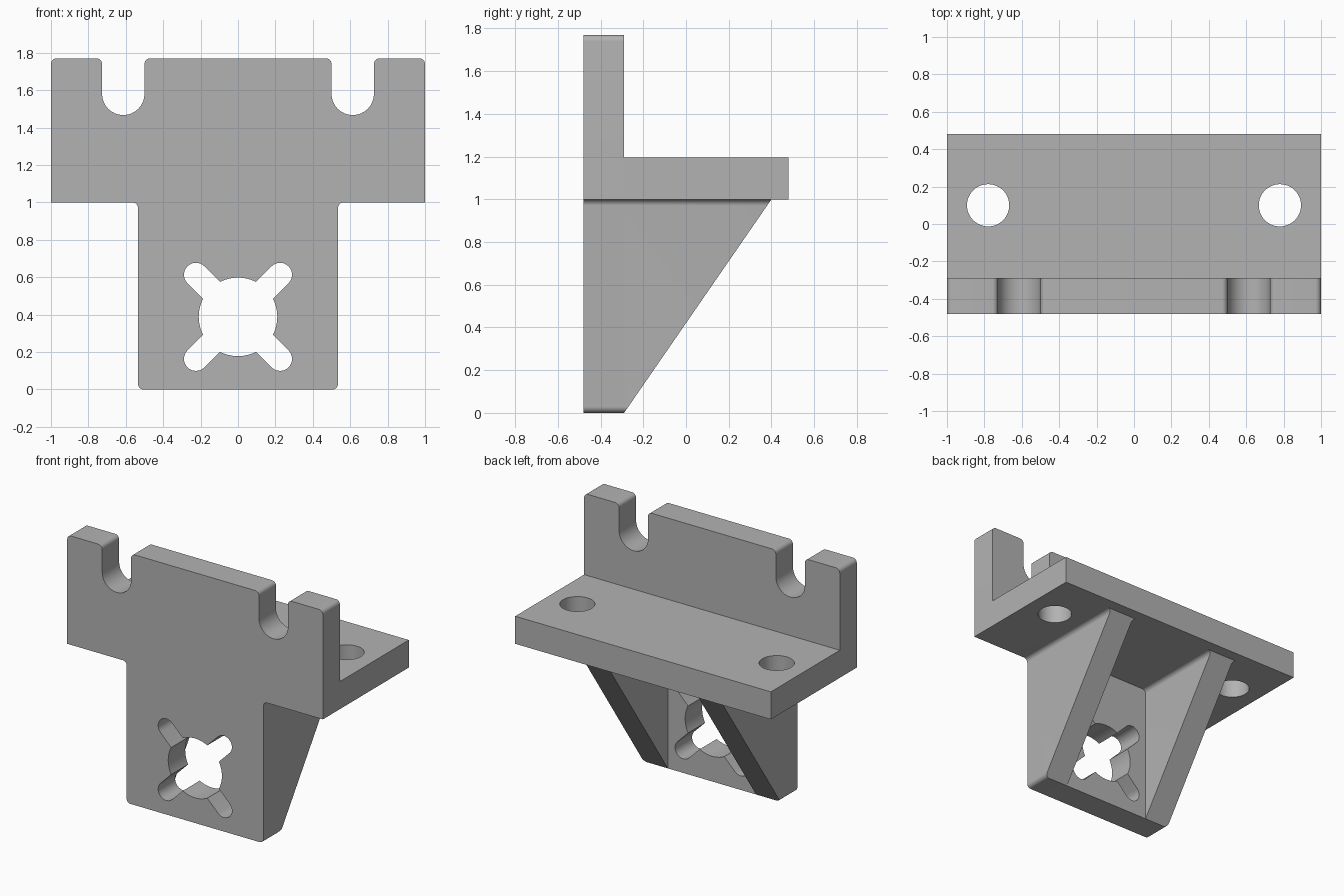
import bpy, bmesh
from math import radians, sin, cos, asin, pi, sqrt, degrees
from mathutils import Matrix, Vector

cube = bpy.data.objects.get("Cube")
if cube:
    bpy.data.objects.remove(cube, do_unlink=True)

grey = bpy.data.materials.new("plain_grey")
grey.use_nodes = True
colour = (0.45, 0.45, 0.45, 1)
grey.diffuse_color = colour
grey.node_tree.nodes["Principled BSDF"].inputs["Base Color"].default_value = colour

FRONT, PLATE_BACK, BACK = -0.48, -0.29, 0.48
SHELF_LOW, SHELF_TOP, TOP = 1.0, 1.195, 1.77
STEM, RIB, FILLET = 0.535, 0.19, 0.03


def arc(cx, cy, r, start, end, steps=12):
    """Points along an arc, angles in degrees."""
    angles = [radians(start + (end - start) * i / steps) for i in range(steps + 1)]
    return [(cx + r * cos(a), cy + r * sin(a)) for a in angles]


def rounded(corners, steps=8):
    """Outline from (x, y, radius) square corners."""
    out = []
    for i, (x, y, r) in enumerate(corners):
        p = Vector((x, y))
        if r == 0:
            out.append(p)
            continue
        u = (Vector(corners[i - 1][:2]) - p).normalized()
        v = (Vector(corners[(i + 1) % len(corners)][:2]) - p).normalized()
        for k in range(steps + 1):
            t = pi / 2 * k / steps
            out.append(p + r * (u + v) - r * (v * cos(t) + u * sin(t)))
    return [p for i, p in enumerate(out) if (p - out[i - 1]).length > 0.001]


def extrude(name, loops, low, high, upright=True, slope=None):
    """Fill outline with holes and extrude it along y (upright) or z."""
    curve = bpy.data.curves.new(name, "CURVE")
    curve.dimensions = "2D"
    curve.fill_mode = "BOTH"
    curve.extrude = (high - low) / 2
    for loop in loops:
        spline = curve.splines.new("POLY")
        spline.points.add(len(loop) - 1)
        for point, (x, y) in zip(spline.points, loop):
            point.co = (x, y, 0, 1)
        spline.use_cyclic_u = True
    source = bpy.data.objects.new(name + "_profile", curve)
    bpy.context.collection.objects.link(source)
    graph = bpy.context.evaluated_depsgraph_get()
    mesh = bpy.data.meshes.new_from_object(source.evaluated_get(graph))
    bpy.data.objects.remove(source, do_unlink=True)

    middle = (low + high) / 2
    if upright:
        place = Matrix.Translation((0, middle, 0)) @ Matrix.Rotation(pi / 2, 4, "X")
    else:
        place = Matrix.Translation((0, 0, middle))
    bm = bmesh.new()
    bm.from_mesh(mesh)
    bm.transform(place)
    bmesh.ops.remove_doubles(bm, verts=bm.verts, dist=0.0001)
    if slope:
        cut = bmesh.ops.bisect_plane(bm, geom=bm.verts[:] + bm.edges[:] + bm.faces[:],
                                     plane_co=slope[0], plane_no=slope[1], clear_outer=True)
        rim = [e for e in cut["geom_cut"] if isinstance(e, bmesh.types.BMEdge)]
        bmesh.ops.contextual_create(bm, geom=rim)
    bmesh.ops.dissolve_limit(bm, angle_limit=0.001, verts=bm.verts, edges=bm.edges)
    bmesh.ops.recalc_face_normals(bm, faces=bm.faces)
    bm.to_mesh(mesh)
    bm.free()
    mesh.materials.clear()
    mesh.materials.append(grey)
    mesh.name = name
    obj = bpy.data.objects.new(name, mesh)
    bpy.context.collection.objects.link(obj)
    bpy.ops.object.select_all(action="DESELECT")
    obj.select_set(True)
    bpy.context.view_layer.objects.active = obj
    bpy.ops.object.shade_smooth_by_angle(angle=radians(30))
    return obj


# Upright plate: T outline with two open notches
n_in, n_out, n_low = 0.5, 0.727, 1.467
n_r = (n_out - n_in) / 2 - 0.0005
half = [(STEM, 0, FILLET), (STEM, SHELF_LOW, FILLET), (1, SHELF_LOW, 0), (1, TOP, FILLET),
        (n_out, TOP, FILLET), (n_out, n_low, n_r), (n_in, n_low, n_r), (n_in, TOP, FILLET)]
outline = rounded(half + [(-x, z, r) for x, z, r in reversed(half)])

# Central opening: round bore with four diagonal slots
bore, slot, reach, centre = 0.21, 0.064, 0.225 * sqrt(2), 0.388
spread = degrees(asin(slot / bore))
opening = []
for a in (45, 135, 225, 315):
    cx, cz = reach * cos(radians(a)), centre + reach * sin(radians(a))
    opening += arc(cx, cz, slot, a - 90, a + 90)
    opening += arc(0, centre, bore, a + spread, a + 90 - spread)
extrude("upright_plate", [outline, opening], FRONT, PLATE_BACK)

# Shelf with two round screw holes
shelf = [(-1, PLATE_BACK), (1, PLATE_BACK), (1, BACK), (-1, BACK)]
holes = [arc(side * 0.78, 0.1, 0.113, 0, 352.5, 47) for side in (-1, 1)]
extrude("shelf", [shelf] + holes, SHELF_LOW, SHELF_TOP, upright=False)

# Sloping ribs, flared where they meet the shelf
inner, tuck = STEM - RIB, SHELF_LOW + 0.04
slope = ((0, PLATE_BACK, 0), (0, 1, -0.69))
for side, name in ((1, "left_rib"), (-1, "right_rib")):
    rib = [(inner, 0, 0), (STEM, 0, FILLET), (STEM, SHELF_LOW, FILLET),
           (STEM + FILLET, SHELF_LOW, 0), (STEM + FILLET, tuck, 0),
           (inner - FILLET, tuck, 0), (inner - FILLET, SHELF_LOW, 0), (inner, SHELF_LOW, FILLET)]
    extrude(name, [rounded([(side * x, z, r) for x, z, r in rib])],
            PLATE_BACK - 0.01, BACK - 0.01, slope=slope)
